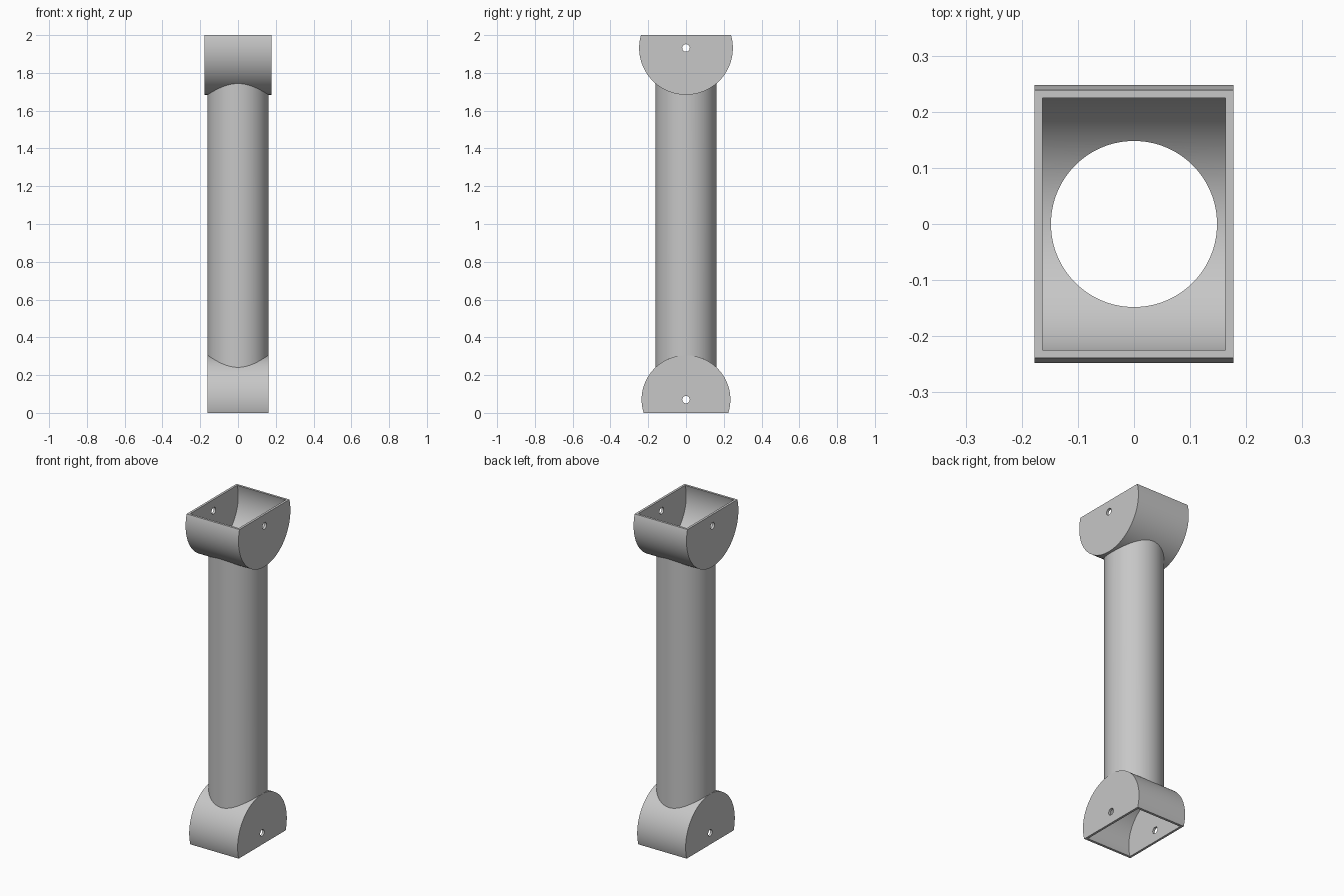
import bpy, bmesh, math
from mathutils import Matrix

if "Cube" in bpy.data.objects:
    bpy.data.objects.remove(bpy.data.objects["Cube"])

SEG = 128
TUBE_R, BORE_R, PIN_R = 0.161, 0.148, 0.02

grey = bpy.data.materials.new("plain grey")
grey.diffuse_color = (0.57, 0.57, 0.57, 1)
grey.use_nodes = True
grey.node_tree.nodes["Principled BSDF"].inputs["Base Color"].default_value = grey.diffuse_color


def add_object(name, bm):
    bmesh.ops.recalc_face_normals(bm, faces=bm.faces[:])
    mesh = bpy.data.meshes.new(name)
    bm.to_mesh(mesh)
    bm.free()
    mesh.materials.append(grey)
    obj = bpy.data.objects.new(name, mesh)
    bpy.context.collection.objects.link(obj)
    return obj


def cylinder(name, radius, z0, z1):
    """Upright cylinder between two heights."""
    bm = bmesh.new()
    bmesh.ops.create_cone(bm, cap_ends=True, segments=SEG, radius1=radius, radius2=radius,
                          depth=z1 - z0, matrix=Matrix.Translation((0, 0, (z0 + z1) / 2)))
    return add_object(name, bm)


def drum(name, radius, half_x, zc, flat=None, up=1, seg=SEG):
    """Cylinder lying along x, optionally cut flat at one height."""
    a0, a1 = 0, 2 * math.pi
    if flat is not None:
        a = math.asin((flat - zc) * up / radius)
        a0, a1 = math.pi - a, 2 * math.pi + a
    n = seg if flat is None else seg + 1
    bm = bmesh.new()
    ring = []
    for i in range(n):
        t = a0 + (a1 - a0) * i / seg
        ring.append(bm.verts.new((-half_x, radius * math.cos(t), zc + up * radius * math.sin(t))))
    face = bm.faces.new(ring)
    ext = bmesh.ops.extrude_face_region(bm, geom=[face])
    moved = [v for v in ext["geom"] if isinstance(v, bmesh.types.BMVert)]
    bmesh.ops.translate(bm, verts=moved, vec=(2 * half_x, 0, 0))
    return add_object(name, bm)


def cut(obj, cutters):
    """Subtract each cutter, then remove it and shade the result."""
    bpy.ops.object.select_all(action='DESELECT')
    bpy.context.view_layer.objects.active = obj
    obj.select_set(True)
    for c in cutters:
        mod = obj.modifiers.new("cut", 'BOOLEAN')
        mod.operation, mod.solver, mod.object = 'DIFFERENCE', 'EXACT', c
        bpy.ops.object.modifier_apply(modifier=mod.name)
        bpy.data.objects.remove(c)
    bpy.ops.object.shade_smooth_by_angle(angle=math.radians(30))


def cup(name, radius, inner_r, half_x, inner_x, zc, flat, up):
    """Hollow half drum, open on its flat side, with tube opening and pin holes."""
    body = drum(name, radius, half_x, zc, flat, up)
    cavity = drum("cavity_cutter", inner_r, inner_x, zc, flat + up * 0.02, up)
    ends = sorted((zc, zc - up * 0.4))
    bore = cylinder("bore_cutter", BORE_R, *ends)
    pin = drum("pin_cutter", PIN_R, half_x + 0.1, zc, seg=32)
    cut(body, [cavity, bore, pin])


# end cups: the upper opens upward, the lower opens downward
UPPER, LOWER = (0.248, 1.932), (0.235, 0.07)
cup("upper_cup", UPPER[0], 0.235, 0.177, 0.163, UPPER[1], 2.0, 1)
cup("lower_cup", LOWER[0], 0.221, 0.162, 0.1485, LOWER[1], 0.0, -1)

# hollow tube, saddle-cut to sit on both cups
tube = cylinder("tube", TUBE_R, LOWER[1], UPPER[1])
cut(tube, [cylinder("tube_bore_cutter", BORE_R, -0.2, 2.2),
           drum("upper_saddle_cutter", UPPER[0], 0.3, UPPER[1]),
           drum("lower_saddle_cutter", LOWER[0], 0.3, LOWER[1])])
